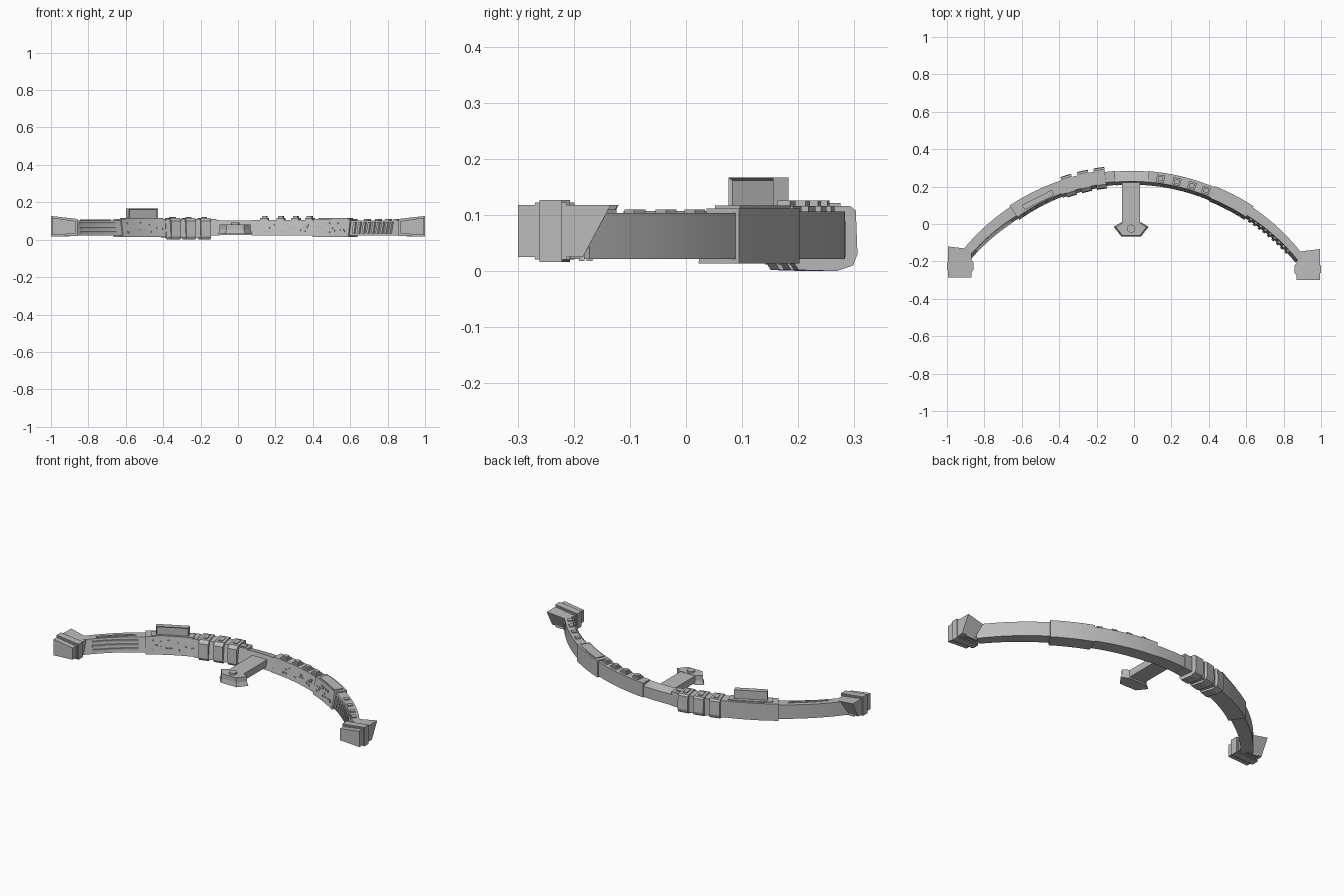
import bpy, bmesh, math, random
from mathutils import Vector

if "Cube" in bpy.data.objects:
    bpy.data.objects.remove(bpy.data.objects["Cube"])

random.seed(4)
CX, CY = -0.012, -0.853      # centre of the arch circle

grey = bpy.data.materials.new("plain_grey")
grey.use_nodes = True
colour = (0.5, 0.5, 0.5, 1)
grey.diffuse_color = colour
grey.node_tree.nodes["Principled BSDF"].inputs["Base Color"].default_value = colour


def finish(bm, name, smooth=False):
    bmesh.ops.recalc_face_normals(bm, faces=bm.faces)
    mesh = bpy.data.meshes.new(name)
    bm.to_mesh(mesh)
    bm.free()
    mesh.materials.append(grey)
    obj = bpy.data.objects.new(name, mesh)
    bpy.context.collection.objects.link(obj)
    if smooth:
        bpy.ops.object.select_all(action="DESELECT")
        obj.select_set(True)
        bpy.context.view_layer.objects.active = obj
        bpy.ops.object.shade_smooth_by_angle(angle=math.radians(25))
    return obj


def polar(deg, r, z):
    a = math.radians(deg)
    return Vector((CX + r * math.sin(a), CY + r * math.cos(a), z))


def loft(bm, rings):
    """Join matching closed rings and cap both ends."""
    rows = [[bm.verts.new(p) for p in ring] for ring in rings]
    n = len(rows[0])
    for a, b in zip(rows, rows[1:]):
        for i in range(n):
            j = (i + 1) % n
            bm.faces.new((a[i], a[j], b[j], b[i]))
    bm.faces.new(rows[0])
    bm.faces.new(rows[-1])


def sweep(bm, t0, t1, sec0, sec1=None, step=2.0):
    """Sweep an (r, z) section along the arch, blending sec0 to sec1."""
    sec1 = sec1 or sec0
    n = max(1, round(abs(t1 - t0) / step))
    rings = []
    for k in range(n + 1):
        f = k / n
        rings.append([polar(t0 + (t1 - t0) * f, a[0] + (b[0] - a[0]) * f,
                            a[1] + (b[1] - a[1]) * f) for a, b in zip(sec0, sec1)])
    loft(bm, rings)


def trapezoid(ri, ro, z0, z1, slant=0.018):
    return [(ri, z0), (ro, z0), (ro, z1), (ri + slant, z1)]


def block(ri, ro, z0, z1):
    return trapezoid(ri, ro, z0, z1, 0)


def inner_at(z, ri, z0, z1, slant=0.018):
    return ri + slant * (z - z0) / (z1 - z0)


# Main arch, one object per segment
segments = [
    ("left_arm", 34, 53.5, trapezoid(1.072, 1.142, 0.022, 0.104), trapezoid(1.088, 1.145, 0.022, 0.104)),
    ("left_housing", 22.8, 34.5, trapezoid(1.058, 1.145, 0.014, 0.112), trapezoid(1.062, 1.15, 0.014, 0.112)),
    ("left_shoulder", 4.6, 23, trapezoid(1.063, 1.139, 0.022, 0.106), trapezoid(1.063, 1.139, 0.022, 0.106)),
    ("crown", -4.6, 4.6, [(1.063, 0.025), (1.137, 0.025), (1.137, 0.088), (1.081, 0.102)], None),
    ("right_shoulder", -20, -4.6, trapezoid(1.065, 1.14, 0.022, 0.106), None),
    ("right_housing", -34.5, -19.8, trapezoid(1.062, 1.154, 0.014, 0.112), trapezoid(1.066, 1.15, 0.014, 0.112)),
    ("right_arm", -53.5, -34, trapezoid(1.088, 1.152, 0.022, 0.102), trapezoid(1.07, 1.146, 0.022, 0.104)),
]
for name, t0, t1, s0, s1 in segments:
    bm = bmesh.new()
    sweep(bm, t0, t1, s0, s1)
    finish(bm, name, True)

# Three clamps with a thinner sleeve between them
for i, t in enumerate((-17.6, -13.1, -8.7)):
    bm = bmesh.new()
    sweep(bm, t - 1.45, t + 1.45, [(1.062, 0.002), (1.13, 0.0), (1.16, 0.01), (1.168, 0.03),
                                   (1.165, 0.108), (1.155, 0.116), (1.075, 0.116), (1.055, 0.1), (1.052, 0.018)], step=3)
    sweep(bm, t - 0.6, t + 0.6, block(1.09, 1.14, 0.11, 0.121))
    finish(bm, f"clamp_{i + 1}")
bm = bmesh.new()
sweep(bm, -20.4, -7.6, trapezoid(1.06, 1.15, 0.012, 0.11))
finish(bm, "clamp_sleeve", True)

# Upright box on the right housing, with a recessed inner face
bm = bmesh.new()
sweep(bm, -31.6, -22.4, block(1.09, 1.12, 0.105, 0.167), step=20)
bmesh.ops.recalc_face_normals(bm, faces=bm.faces)
centre = Vector((CX, CY, 0.136))
face = min(bm.faces, key=lambda f: (f.calc_center_median() - centre).length)
bmesh.ops.inset_region(bm, faces=[face], thickness=0.008, depth=-0.006)
finish(bm, "upright_box")
bm = bmesh.new()
sweep(bm, -33, -21, block(1.082, 1.138, 0.108, 0.117))
finish(bm, "box_base")

# Four studs on the left shoulder
bm = bmesh.new()
for t in (8, 12.6, 16.9, 21):
    sweep(bm, t - 1.1, t + 1.1, block(1.086, 1.126, 0.1, 0.116))
    sweep(bm, t - 0.7, t + 0.7, block(1.094, 1.118, 0.115, 0.126))
finish(bm, "shoulder_studs")

# Cover plates along the top
bm = bmesh.new()
sweep(bm, 24, 33.5, block(1.085, 1.138, 0.11, 0.117))
sweep(bm, -48, -37, block(1.108, 1.122, 0.1, 0.107))
sweep(bm, -7.2, -5.4, block(1.09, 1.12, 0.1, 0.112))
for t in (39, 43, 47, 50.5):
    sweep(bm, t - 0.7, t + 0.7, block(1.105, 1.13, 0.1, 0.11))
finish(bm, "top_plates")

# Ladder ribs and rails on the inner walls of the arms
bm = bmesh.new()
for k in range(9):
    t = 36 + k * 1.7
    ri = 1.072 + 0.016 * (t - 34) / 19.5
    sweep(bm, t - 0.4, t + 0.4, trapezoid(ri - 0.008, ri + 0.03, 0.034, 0.094, 0.014))
finish(bm, "ladder_ribs")
bm = bmesh.new()
for z in (0.036, 0.058, 0.08):
    off = inner_at(z, 0, 0.022, 0.102)
    sweep(bm, -49.5, -36.5, block(1.081 + off, 1.1 + off, z, z + 0.011),
          block(1.067 + off, 1.1 + off, z, z + 0.011))
finish(bm, "arm_rails")

# Small fittings scattered on the inner walls
bm = bmesh.new()
for t0, t1, ri, z0, z1 in ((6, 22, 1.063, 0.022, 0.106), (24, 33, 1.06, 0.014, 0.112),
                           (-33, -21, 1.064, 0.014, 0.112)):
    for _ in range(16):
        t = random.uniform(t0, t1)
        z = random.uniform(z0 + 0.015, z1 - 0.025)
        r = inner_at(z, ri, z0, z1)
        w = random.uniform(0.15, 0.4)
        sweep(bm, t - w, t + w, block(r - 0.003, r + 0.01, z, z + 0.008))
finish(bm, "wall_fittings")

# Central stem with a flared, stepped head
def plate(bm, pts, z0, z1, grow=0.0):
    mid = sum((Vector(p) for p in pts), Vector((0, 0))) / len(pts)
    top = [Vector(p) for p in pts]
    low = [mid + (p - mid) * (1 + grow) for p in top]
    loft(bm, [[(p.x, p.y, z0) for p in low], [(p.x, p.y, z1) for p in top]])

bm = bmesh.new()
plate(bm, [(-0.063, 0.225), (-0.063, -0.01), (0.033, -0.01), (0.033, 0.225)], 0.04, 0.08)
finish(bm, "stem")
head = [(-0.063, 0.005), (-0.098, -0.016), (-0.062, -0.062), (0.032, -0.062), (0.068, -0.016), (0.033, 0.005)]
bm = bmesh.new()
plate(bm, head, 0.054, 0.082)
plate(bm, head, 0.03, 0.054, 0.12)
finish(bm, "stem_head")
bpy.ops.mesh.primitive_cylinder_add(vertices=16, radius=0.022, depth=0.012, location=(-0.015, -0.025, 0.086))
disc = bpy.context.object
disc.name = "stem_disc"
disc.data.materials.append(grey)

# Tapered end blocks with a collar, mirrored left and right
def end_block(side, s, y0):
    def ring(x, pts):
        return [(s * x, y0 + y, z) for y, z in pts]
    bm = bmesh.new()
    loft(bm, [ring(0.87, [(0, 0.032), (0.12, 0.032), (0.15, 0.1), (0, 0.1)]),
              ring(0.995, [(0, 0.025), (0.115, 0.025), (0.165, 0.118), (0, 0.118)])])
    finish(bm, f"{side}_end_block")
    bm = bmesh.new()
    for a, b, g in ((0.038, 0.078, 0.009), (0.03, 0.086, 0.004)):
        loft(bm, [ring(0.867 - g, [(a, 0.03 - g), (b, 0.03 - g), (b, 0.102 + g), (a, 0.102 + g)]),
                  ring(0.991 + g, [(a, 0.025 - g), (b, 0.025 - g), (b, 0.118 + g), (a, 0.118 + g)])])
    finish(bm, f"{side}_collar")
    bm = bmesh.new()
    loft(bm, [ring(x, [(0.108, 0.018), (0.118, 0.018), (0.118, 0.034), (0.108, 0.034)]) for x in (0.9, 0.97)])
    finish(bm, f"{side}_latch")

end_block("left", 1, -0.299)
end_block("right", -1, -0.285)
